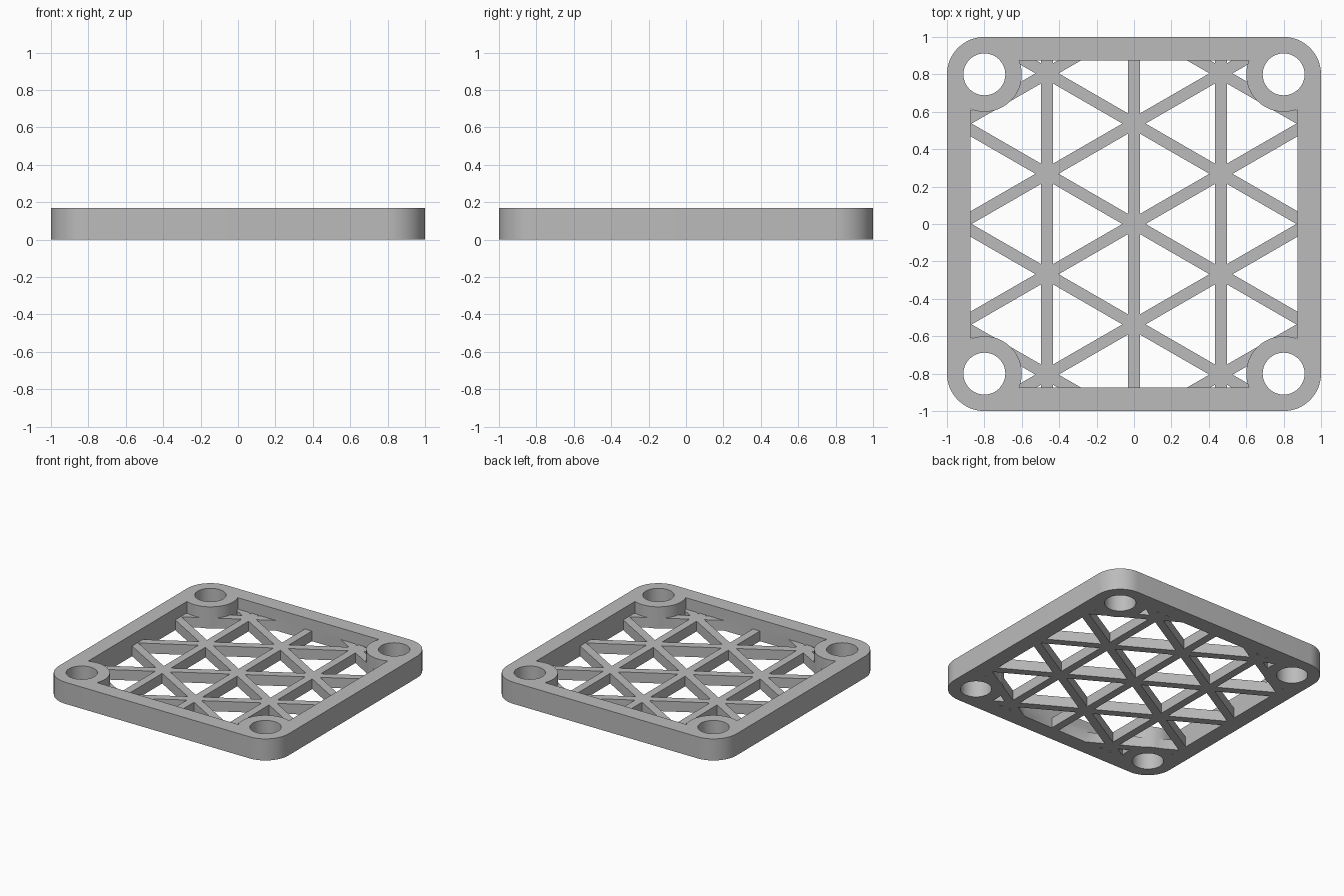
import bpy, bmesh
from math import sin, cos, pi, sqrt, asin

cube = bpy.data.objects.get("Cube")
if cube:
    bpy.data.objects.remove(cube, do_unlink=True)

HEIGHT, GRID_HEIGHT = 0.17, 0.08
CORNER, BOSS, HOLE = 0.8, 0.2, 0.112
INNER = 0.875
COLUMN, BAR = 0.465, 0.062

grey = bpy.data.materials.new("light grey")
grey.use_nodes = True
colour = (0.5, 0.5, 0.5, 1)
grey.diffuse_color = colour
grey.node_tree.nodes["Principled BSDF"].inputs["Base Color"].default_value = colour


def arc(cx, cy, r, start, end, steps):
    angles = [start + (end - start) * i / steps for i in range(steps + 1)]
    return [(cx + r * cos(a), cy + r * sin(a)) for a in angles]


def four_corners(points):
    """Repeat a corner path in all four quadrants."""
    loop = []
    for _ in range(4):
        loop += points
        points = [(-y, x) for x, y in points]
    return loop


def prisms(name, outlines, bottom, top, helper=False):
    """Extrude counter-clockwise outlines into one object."""
    bm = bmesh.new()
    for outline in outlines:
        low = [bm.verts.new((x, y, bottom)) for x, y in outline]
        high = [bm.verts.new((x, y, top)) for x, y in outline]
        bm.faces.new(low[::-1])
        bm.faces.new(high)
        for i in range(len(low)):
            j = (i + 1) % len(low)
            bm.faces.new((low[i], low[j], high[j], high[i]))
    mesh = bpy.data.meshes.new(name)
    bm.to_mesh(mesh)
    bm.free()
    mesh.materials.append(grey)
    obj = bpy.data.objects.new(name, mesh)
    bpy.context.collection.objects.link(obj)
    obj.hide_render = helper
    return obj


def boolean(obj, cutter, operation):
    mod = obj.modifiers.new(operation.title(), "BOOLEAN")
    mod.operation, mod.solver, mod.object = operation, "EXACT", cutter
    bpy.ops.object.select_all(action="DESELECT")
    bpy.context.view_layer.objects.active = obj
    obj.select_set(True)
    bpy.ops.object.modifier_apply(modifier=mod.name)


# Rounded square body
plate = prisms("lattice_frame", [four_corners(arc(CORNER, CORNER, BOSS, 0, pi / 2, 16))], 0, HEIGHT)

# Recess whose corners curve inwards around the bosses
tip = asin((INNER - CORNER) / BOSS)
recess = four_corners(arc(CORNER, CORNER, BOSS, tip - pi / 2, -pi - tip, 24))
pocket = prisms("pocket_cutter", [recess], GRID_HEIGHT, HEIGHT + 0.2, True)
limit = prisms("cell_limit", [recess], -0.2, HEIGHT + 0.2, True)

# Triangular openings between the lattice bars
side = COLUMN * 2 / sqrt(3)
radius = 2 * (COLUMN / 3 - BAR / 2)
triangles = []
for column in range(-2, 3):
    for row in range(-3, 3):
        y = side * (row + 0.5 + (column % 2) / 2)
        for facing in (-1, 1):
            x = COLUMN * (column + facing / 3)
            start = 0 if facing > 0 else pi
            triangles.append(arc(x, y, radius, start, start + 4 * pi / 3, 2))
cells = prisms("cell_cutter", triangles, -0.1, GRID_HEIGHT + 0.05, True)
boolean(cells, limit, "INTERSECT")

# Screw holes through the bosses
holes = prisms("hole_cutter", [arc(x, y, HOLE, 0, 2 * pi * 47 / 48, 47)
                               for x in (-CORNER, CORNER) for y in (-CORNER, CORNER)],
               -0.1, HEIGHT + 0.1, True)

for cutter in (pocket, cells, holes):
    boolean(plate, cutter, "DIFFERENCE")
for helper in (pocket, limit, cells, holes):
    bpy.data.objects.remove(helper, do_unlink=True)

bpy.ops.object.select_all(action="DESELECT")
plate.select_set(True)
bpy.context.view_layer.objects.active = plate
bpy.ops.object.shade_smooth_by_angle(angle=pi / 6)
